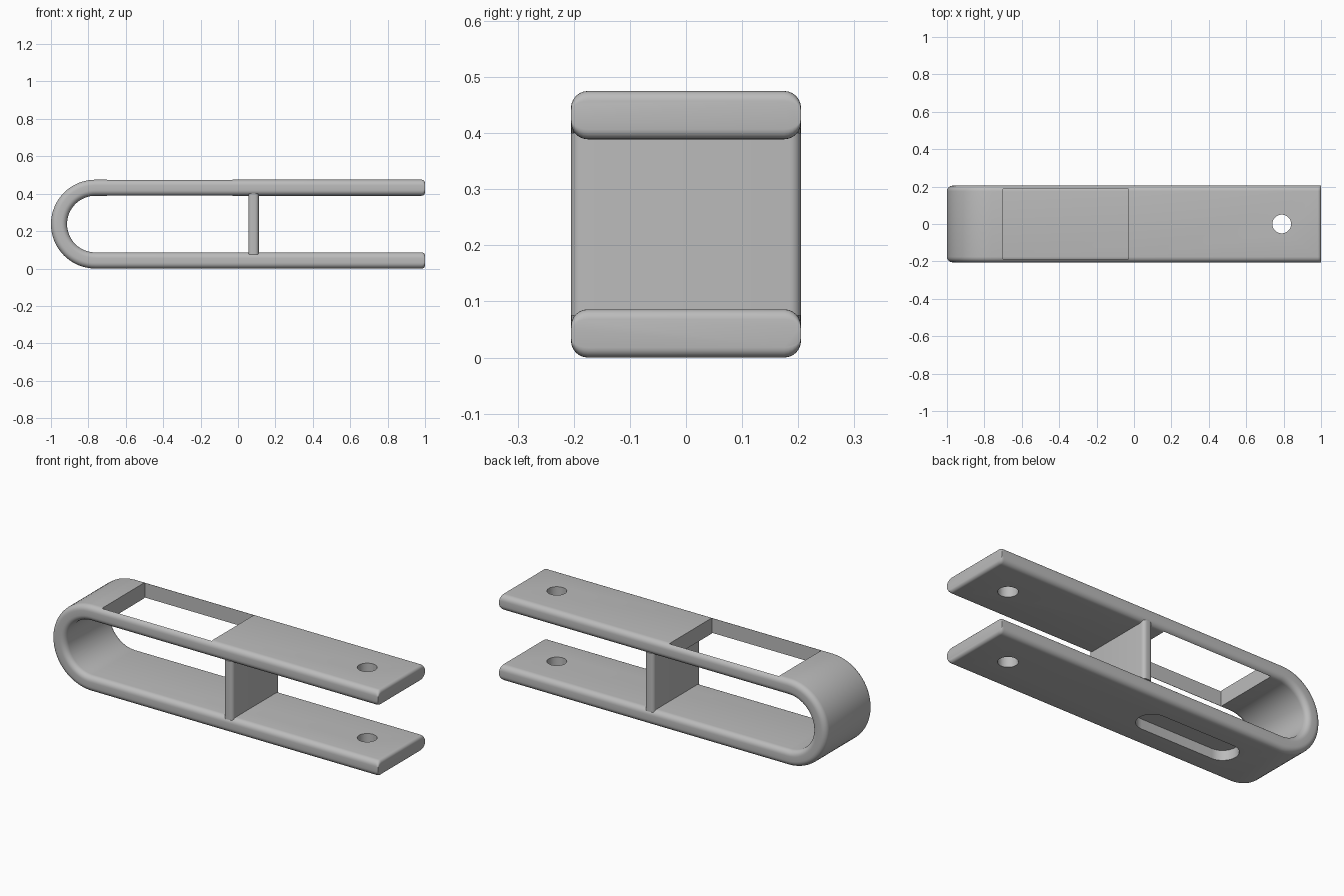
import bpy, bmesh
from math import sin, cos, pi, radians

if "Cube" in bpy.data.objects:
    bpy.data.objects.remove(bpy.data.objects["Cube"], do_unlink=True)

HALF_W, HEIGHT, THICK = 0.205, 0.475, 0.086
MID_Z = HEIGHT / 2
R_MID = (HEIGHT - THICK) / 2        # bend radius of the strip's middle line
BEND_X = -1 + HEIGHT / 2

grey = bpy.data.materials.new("grey_metal")
grey.use_nodes = True
COLOUR = (0.5, 0.5, 0.5, 1)
grey.diffuse_color = COLOUR
grey.node_tree.nodes["Principled BSDF"].inputs["Base Color"].default_value = COLOUR


def make(name, bm):
    bmesh.ops.recalc_face_normals(bm, faces=bm.faces)
    mesh = bpy.data.meshes.new(name)
    bm.to_mesh(mesh)
    bm.free()
    mesh.materials.append(grey)
    obj = bpy.data.objects.new(name, mesh)
    bpy.context.collection.objects.link(obj)
    return obj


def rounded_outline(hx, hy, r, steps=6):
    """Points around a rounded rectangle, counter-clockwise."""
    pts = []
    for k, (sx, sy) in enumerate([(1, 1), (-1, 1), (-1, -1), (1, -1)]):
        for i in range(steps + 1):
            a = (k + i / steps) * pi / 2
            pts.append((sx * (hx - r) + r * cos(a), sy * (hy - r) + r * sin(a)))
    return pts


def loft(name, rings):
    bm = bmesh.new()
    loops = [[bm.verts.new(p) for p in ring] for ring in rings]
    n = len(loops[0])
    for a, b in zip(loops, loops[1:]):
        for i in range(n):
            j = (i + 1) % n
            bm.faces.new((a[i], a[j], b[j], b[i]))
    bm.faces.new(loops[0])
    bm.faces.new(loops[-1])
    return make(name, bm)


def prism(name, outline, z0, z1, cx, cy=0):
    return loft(name, [[(cx + x, cy + y, z) for x, y in outline] for z in (z0, z1)])


def finish(obj):
    bpy.ops.object.select_all(action="DESELECT")
    obj.select_set(True)
    bpy.context.view_layer.objects.active = obj
    bpy.ops.object.shade_smooth_by_angle(angle=radians(35))


# Bent strip: stations are (x, z, normal x, normal z, thickness scale)
R_END = 0.018
ends = []
for i in range(6):
    a = pi / 2 * (1 - i / 5)
    ends.append((1 - R_END + R_END * sin(a), 1 - 2 * R_END * (1 - cos(a)) / THICK))
top = [(x, MID_Z + R_MID, 0, 1, s) for x, s in ends]
bottom = [(x, MID_Z - R_MID, 0, -1, s) for x, s in reversed(ends)]
BEND_STEPS = 32
bend = []
for i in range(BEND_STEPS + 1):
    a = pi / 2 + pi * i / BEND_STEPS
    bend.append((BEND_X + R_MID * cos(a), MID_Z + R_MID * sin(a), cos(a), sin(a), 1))

section = rounded_outline(HALF_W, THICK / 2, 0.03)
clip = loft("bent_strip", [
    [(x + nx * t * s, y, z + nz * t * s) for y, t in section]
    for x, z, nx, nz, s in top + bend + bottom])

# Openings: window in the upper arm, pin hole in both arms, recess underneath
cutters = [
    prism("window_cutter", [(-0.335, -0.186), (0.335, -0.186), (0.335, 0.186), (-0.335, 0.186)],
          MID_Z, 0.6, -0.365),
    prism("pin_hole_cutter", rounded_outline(0.05, 0.05, 0.0499, 8), -0.1, 0.6, 0.79),
    prism("slot_cutter", rounded_outline(0.3, 0.08, 0.0799, 10), -0.1, 0.055, -0.335),
]
bpy.context.view_layer.objects.active = clip
for cutter in cutters:
    cutter.hide_render = True
    mod = clip.modifiers.new(cutter.name, "BOOLEAN")
    mod.operation, mod.solver, mod.object = "DIFFERENCE", "EXACT", cutter
    bpy.ops.object.modifier_apply(modifier=mod.name)
for cutter in cutters:
    bpy.data.objects.remove(cutter, do_unlink=True)
finish(clip)

# Upright divider between the arms, with rounded side edges
divider = prism("divider", rounded_outline(0.028, HALF_W, 0.02), 0.075, 0.4, 0.083)
finish(divider)
